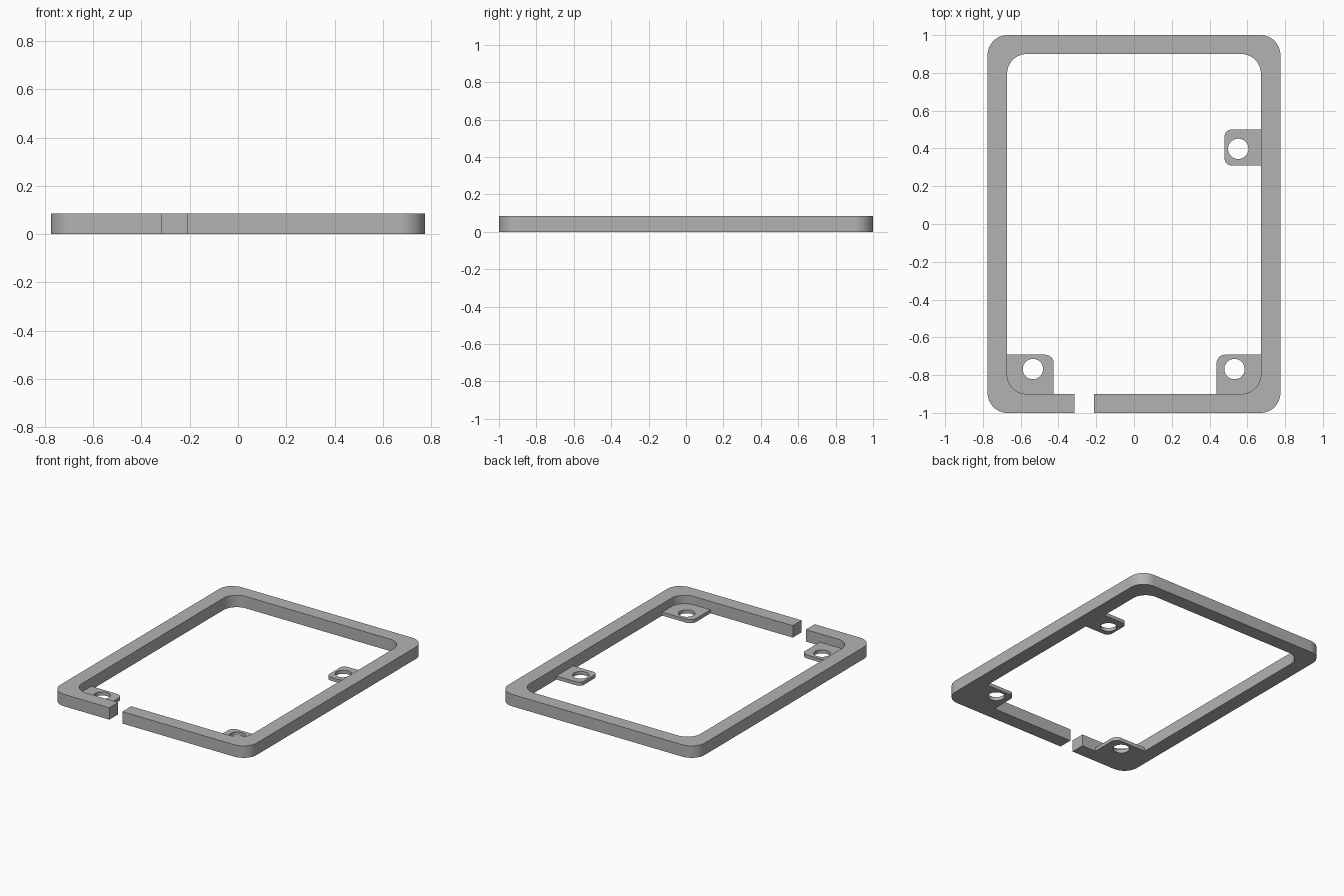
import bpy, bmesh, math

if "Cube" in bpy.data.objects:
    bpy.data.objects.remove(bpy.data.objects["Cube"])

grey = bpy.data.materials.new("plain grey")
grey.diffuse_color = (0.45, 0.45, 0.45, 1)
grey.use_nodes = True
grey.node_tree.nodes["Principled BSDF"].inputs["Base Color"].default_value = grey.diffuse_color

W, L, H = 0.775, 1.0, 0.085          # outer half width, half length, height
IW, IL, R = 0.672, 0.9, 0.105        # inner half width, half length, corner radius
TAB_H, HOLE_R = 0.025, 0.054


def arc(cx, cy, r, start, end, steps=16):
    """Points along an arc, angles in degrees."""
    angles = [math.radians(start + (end - start) * i / steps) for i in range(steps + 1)]
    return [(cx + r * math.cos(a), cy + r * math.sin(a)) for a in angles]


def rounded_corners(hw, hl, r):
    """Four rounded corners, clockwise from front left."""
    x, y = hw - r, hl - r
    return (arc(-x, -y, r, 270, 180) + arc(-x, y, r, 180, 90)
            + arc(x, y, r, 90, 0) + arc(x, -y, r, 0, -90))


def plate(name, loops, height):
    """Filled outline (later loops are holes) raised from the ground."""
    curve = bpy.data.curves.new(name + "_outline", 'CURVE')
    curve.dimensions = '2D'
    curve.fill_mode = 'BOTH'
    curve.extrude = height / 2
    for pts in loops:
        sp = curve.splines.new('POLY')
        sp.points.add(len(pts) - 1)
        for p, (x, y) in zip(sp.points, pts):
            p.co = (x, y, 0, 1)
        sp.use_cyclic_u = True
    helper = bpy.data.objects.new(name + "_outline", curve)
    bpy.context.collection.objects.link(helper)
    bpy.context.view_layer.update()
    mesh = bpy.data.meshes.new_from_object(
        helper.evaluated_get(bpy.context.evaluated_depsgraph_get()))
    bpy.data.objects.remove(helper)

    bm = bmesh.new()
    bm.from_mesh(mesh)
    bmesh.ops.remove_doubles(bm, verts=bm.verts, dist=1e-5)
    bmesh.ops.translate(bm, verts=bm.verts, vec=(0, 0, height / 2))
    bmesh.ops.recalc_face_normals(bm, faces=bm.faces)
    bm.to_mesh(mesh)
    bm.free()
    mesh.materials.clear()
    mesh.materials.append(grey)
    obj = bpy.data.objects.new(name, mesh)
    bpy.context.collection.objects.link(obj)
    bpy.ops.object.select_all(action='DESELECT')
    obj.select_set(True)
    bpy.context.view_layer.objects.active = obj
    bpy.ops.object.shade_smooth_by_angle(angle=math.radians(30))
    return obj


def corner_tab(name, side, edge, hole_x):
    """Tab filling a front inner corner; side is -1 for left, 1 for right."""
    top, r = -0.692, 0.045
    pts = ([(IW, top)] + arc(IW - R, -IL + R, R, 0, -90)
           + [(edge, -IL)] + arc(edge + r, top - r, r, 180, 90, 10))
    pts = [(side * x, y) for x, y in pts]
    plate(name, [pts, arc(side * hole_x, -0.768, HOLE_R, 0, 348.75, 31)], TAB_H)


# frame with a gap in the front bar
gap_left, gap_right = -0.315, -0.212
outer = rounded_corners(W, L, R)
inner = rounded_corners(IW, IL, R)
frame = ([(gap_left, -L)] + outer + [(gap_right, -L), (gap_right, -IL)]
         + inner[::-1] + [(gap_left, -IL)])
plate("frame", [frame], H)

# screw tabs, flush with the underside
corner_tab("left_corner_tab", -1, 0.425, 0.535)
corner_tab("right_corner_tab", 1, 0.437, 0.532)
x0, y0, y1, r = 0.48, 0.31, 0.5, 0.035
side = ([(IW, y0), (IW, y1)] + arc(x0 + r, y1 - r, r, 90, 180, 10)
        + arc(x0 + r, y0 + r, r, 180, 270, 10))
plate("side_tab", [side, arc(0.552, 0.398, HOLE_R, 0, 348.75, 31)], TAB_H)
